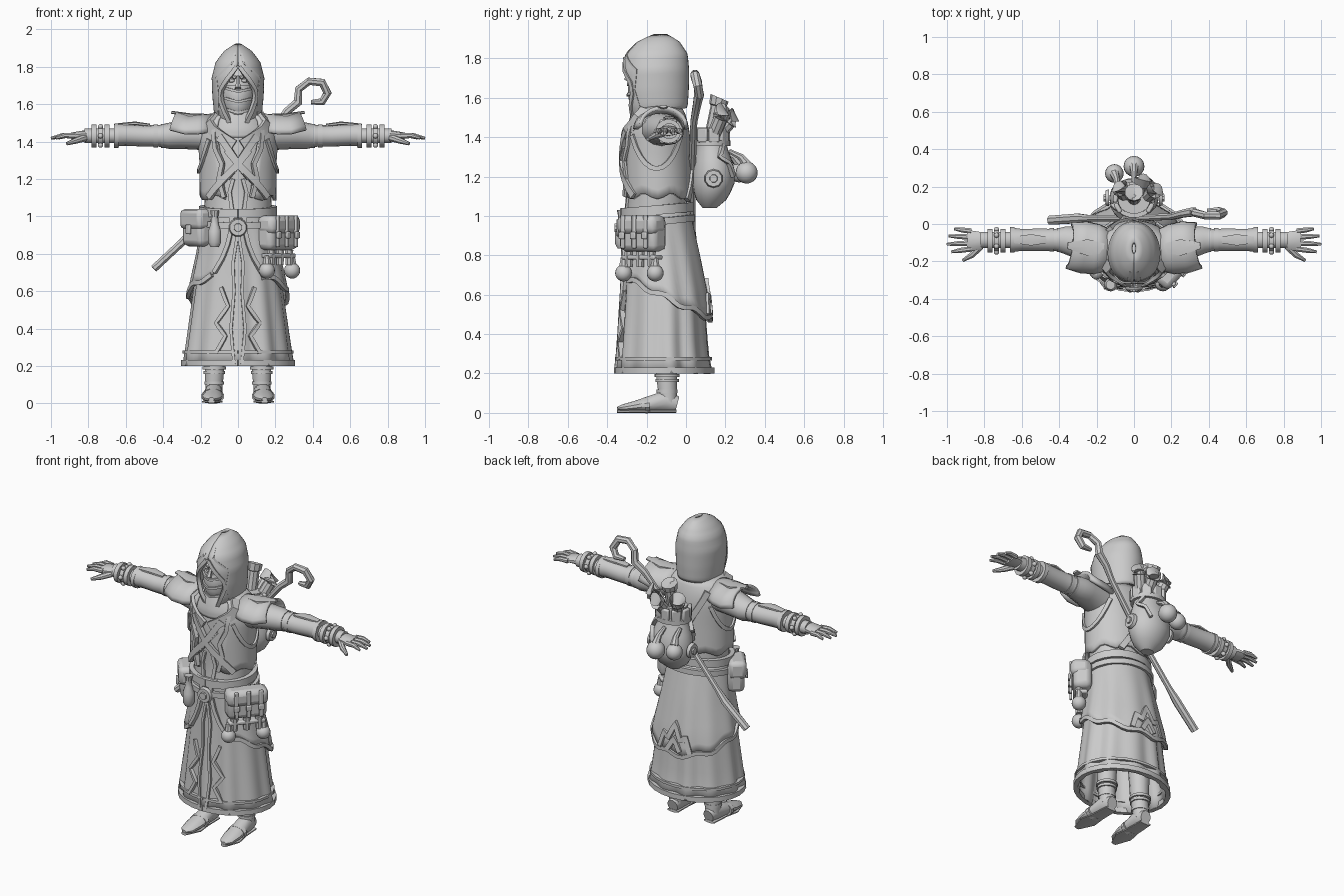
import bpy, bmesh, math
from math import sin, cos, radians, pi
from mathutils import Vector, Matrix

if "Cube" in bpy.data.objects:
    bpy.data.objects.remove(bpy.data.objects["Cube"])

grey = bpy.data.materials.new("plain_grey")
grey.use_nodes = True
GREY = (0.6, 0.6, 0.6, 1)
grey.diffuse_color = GREY
grey.node_tree.nodes["Principled BSDF"].inputs["Base Color"].default_value = GREY
parts = []


def finish(name, bm, thick=0, bevel=0):
    bmesh.ops.recalc_face_normals(bm, faces=bm.faces)
    me = bpy.data.meshes.new(name)
    bm.to_mesh(me)
    bm.free()
    me.materials.append(grey)
    ob = bpy.data.objects.new(name, me)
    bpy.context.collection.objects.link(ob)
    if thick:
        m = ob.modifiers.new("thickness", 'SOLIDIFY')
        m.thickness, m.offset = thick, 0
    if bevel:
        m = ob.modifiers.new("bevel", 'BEVEL')
        m.width, m.segments = bevel, 2
    parts.append(ob)
    return ob


def skin(bm, rings, wrap):
    for p, q in zip(rings, rings[1:]):
        n = len(p)
        for i in range(n if wrap else n - 1):
            j = (i + 1) % n
            bm.faces.new((p[i], p[j], q[j], q[i]))


def on(rows, z, a, lift=0):
    """Point on a lofted body of (z, centre y, x radius, y radius) rows; angle 0 is front."""
    rows = sorted(rows)
    z0 = min(max(z, rows[0][0]), rows[-1][0])
    for lo, hi in zip(rows, rows[1:]):
        if z0 <= hi[0]:
            break
    t = (z0 - lo[0]) / (hi[0] - lo[0])
    cy, rx, ry = [l + (h - l) * t for l, h in zip(lo[1:], hi[1:])]
    a = radians(a)
    return Vector(((rx + lift) * sin(a), cy - (ry + lift) * cos(a), z))


def body(name, rows, n=32, thick=0, gap=None, hem=None, ripple=0, steps=10):
    """Loft; gap(t) opens the front by a half angle, hem(a) shapes the lower edge."""
    bm, rings = bmesh.new(), []
    top, low = max(r[0] for r in rows), min(r[0] for r in rows)
    for k in range(steps + 1):
        t, ring = k / steps, []
        g = gap(t) if gap else 0
        for i in range(n + 1 if gap else n):
            a = g + (360 - 2 * g) * i / n
            foot = hem(a) if hem else low
            wave = ripple * t * cos(radians(a) * 11) * (1 + 0.5 * sin(radians(a) * 4))
            ring.append(bm.verts.new(on(rows, top + (foot - top) * t, a, wave)))
        rings.append(ring)
    skin(bm, rings, not gap)
    if not thick:
        bm.faces.new(rings[0])
        bm.faces.new(rings[-1])
    return finish(name, bm, thick)


def tube(name, pts, radii, n=10, ups=None, arc=None, thick=0):
    """Sweep an ellipse (side radius, up radius) along a path."""
    bm, rings = bmesh.new(), []
    pts = [Vector(p) for p in pts]
    if not isinstance(radii, list):
        radii = [radii] * len(pts)
    for k, p in enumerate(pts):
        t = (pts[min(k + 1, len(pts) - 1)] - pts[max(k - 1, 0)]).normalized()
        up = ups[k] if ups else Vector((0, 0, 1) if abs(t.z) < 0.8 else (0, 1, 0))
        side = t.cross(up).normalized()
        up = side.cross(t)
        ru, rv = radii[k] if isinstance(radii[k], tuple) else (radii[k],) * 2
        if arc:
            angs = [pi * i / n for i in range(n + 1)]
        else:
            angs = [2 * pi * (i + 0.5) / n for i in range(n)]
        rings.append([bm.verts.new(p + side * ru * cos(b) + up * rv * sin(b)) for b in angs])
    skin(bm, rings, not arc)
    if not arc:
        bm.faces.new(rings[0])
        bm.faces.new(rings[-1])
    return finish(name, bm, thick)


def ribbon(name, rows, path, w=0.015, t=0.012, lift=0.01, sub=4):
    """Flat band lying on a body, through (z, angle) points."""
    fine = [(z0 + (z1 - z0) * i / sub, a0 + (a1 - a0) * i / sub)
            for (z0, a0), (z1, a1) in zip(path, path[1:]) for i in range(sub)] + [path[-1]]
    ups = [Vector((sin(radians(a)), -cos(radians(a)), 0)) for z, a in fine]
    return tube(name, [on(rows, z, a, lift) for z, a in fine], (w * 1.4, t * 1.4), 4, ups)


def hoop(name, rows, z, w, lift=0.01, tilt=0):
    return ribbon(name, rows, [(z - tilt * cos(radians(a)), a) for a in range(0, 361, 15)],
                  w, 0.014, lift, 1)


def box(name, loc, size, yaw=0, bevel=0.015, tilt=0):
    bm = bmesh.new()
    bmesh.ops.create_cube(bm, size=1, matrix=Matrix.Translation(loc) @ Matrix.Rotation(radians(yaw), 4, 'Z')
                          @ Matrix.Rotation(radians(tilt), 4, 'X') @ Matrix.Diagonal((*size, 1)))
    return finish(name, bm, 0, bevel)


def ball(name, loc, size):
    bm = bmesh.new()
    size = size if isinstance(size, tuple) else (size,) * 3
    bmesh.ops.create_uvsphere(bm, u_segments=16, v_segments=10, radius=1,
                              matrix=Matrix.Translation(loc) @ Matrix.Diagonal((*size, 1)))
    return finish(name, bm)


# Robe: torso, vest, skirt and overskirt
torso = [(1.0, -.15, .175, .155), (1.1, -.145, .18, .15), (1.28, -.15, .18, .15),
         (1.42, -.15, .19, .145), (1.5, -.145, .18, .125), (1.56, -.14, .09, .09)]
vest = [(z, y, rx + .016, ry + .014) for z, y, rx, ry in torso]
skirt = [(.2, -.11, .285, .235), (.3, -.115, .27, .22), (.6, -.115, .23, .2),
         (.9, -.135, .185, .165), (1.04, -.15, .175, .155)]
over = [(.48, -.105, .275, .225), (.6, -.11, .258, .215), (.8, -.125, .215, .19), (1.04, -.15, .18, .16)]


def over_hem(a):
    return .59 + .11 * cos(radians(a)) + .012 * sin(radians(a) * 9)


body("torso", torso)
body("vest", [r for r in vest if r[0] > 1.05], thick=.02, gap=lambda t: 38 - 18 * t,
     hem=lambda a: 1.1 + .015 * sin(radians(a) * 7))
body("skirt", skirt, 88, .014, ripple=.01)
body("overskirt", over, 64, .016, gap=lambda t: 9 + 22 * t * t, hem=over_hem, ripple=.006)
ribbon("overskirt_trim", over, [(over_hem(a), a) for a in range(31, 330, 6)], .012, .01, .006, 1)
hoop("hem_band", skirt, .215, .016, .008)
hoop("hem_cord", skirt, .275, .008, .008)
ribbon("back_chevron_outer", over, [(.5, 158), (.6, 164), (.57, 171), (.67, 180), (.57, 189), (.6, 196), (.5, 202)])
ribbon("back_chevron_inner", over, [(.5, 171), (.58, 180), (.5, 189)])
for s in (1, -1):
    ribbon("overskirt_edge", over, [(1 - .3 * t, s * (9 + 22 * t * t)) for t in (0, .25, .5, .75, 1)], .011, .012)
    ribbon("skirt_front_trim", skirt, [(.93, 0), (.75, s * 7), (.6, s * 5), (.4, s * 8), (.21, s * 4)], .008)
    ribbon("skirt_zigzag", skirt, [(.62, s * 22), (.52, s * 12), (.43, s * 26), (.36, s * 14), (.27, s * 24)], .01)
    # Chest: lapels, cross straps, armhole sash
    ribbon("lapel", vest, [(1.54, s * 60), (1.46, s * 40), (1.38, s * 6)], .03, .01)
    ribbon("vest_edge", vest, [(1.47, s * 37), (1.36, s * 34), (1.28, s * 24), (1.2, s * 29), (1.1, s * 21)], .012)
    ribbon("cross_strap", vest, [(1.43, s * -26), (1.28, 0), (1.1, s * 48)], .018, .012, .014)
    ribbon("chest_lace", vest, [(1.35, s * -18), (1.25, s * 4), (1.2, s * 16)], .01, .01, .012)
    ribbon("tunic_fold", torso, [(1.2, s * 8), (1.13, s * 14), (1.03, s * 10)], .01, .008, .003)
    ribbon("armhole_sash", vest, [(1.24 + .17 * ((a - 90) / 45) ** 2, s * a) for a in range(45, 136, 9)], .012)
ribbon("back_strap", vest, [(1.5, 220), (1.3, 190), (1.08, 150)], .018)

# Belts and buckle
hoop("waist_belt", torso, 1.03, .024, .018, .015)
hoop("hip_belt", over, .97, .017, .014, .02)
buckle = on(over, .94, 0, .02)
tube("buckle", [buckle, buckle + Vector((0, -.02, 0))], [.05, .044], 12)
tube("buckle_boss", [buckle, buckle + Vector((0, -.03, 0))], [.028, .022], 8)

# Hood, collar and masked face
hood = [(1.5, -.15, .1, .125), (1.56, -.15, .12, .15), (1.64, -.155, .128, .16), (1.74, -.155, .132, .162),
        (1.82, -.15, .112, .15), (1.88, -.14, .066, .1), (1.915, -.13, .012, .03)]


def opening(z):
    u = min(max((z - 1.5) / .31, 0), 1)
    return .5 + 44 * min(1, 2.2 * (1 - u)) * min(1, .55 + 1.2 * u)


body("hood", hood, 36, .018, gap=lambda t: opening(1.915 - .415 * t),
     hem=lambda a: 1.525 - .025 * cos(radians(a)), steps=20)
for s in (1, -1):
    ribbon("hood_trim", hood, [(z / 100, s * opening(z / 100)) for z in range(150, 183, 3)], .011, .011, .004, 1)
    ribbon("hood_seam", hood, [(1.87, s * 12), (1.82, s * 16), (1.74, s * 55), (1.64, s * 50), (1.53, s * 58)], .006, .006, .005)
    ball("eye", (s * .036, -.262, 1.725), (.018, .012, .01))
    tube("brow", [(s * .012, -.28, 1.74), (s * .04, -.272, 1.758), (s * .07, -.245, 1.75)], (.008, .011), 6)
ball("face", (0, -.16, 1.67), (.098, .115, .15))
tube("nose", [(0, -.268, 1.75), (0, -.288, 1.71), (0, -.3, 1.685)], [.008, .013, .018], 6)
mask = [(1.52, -.16, .06, .1), (1.58, -.16, .085, .13), (1.65, -.16, .098, .135), (1.7, -.16, .098, .125)]
body("face_mask", mask, 20)
for z in (1.56, 1.62, 1.675):
    ribbon("mask_fold", mask, [(z + .012, -45), (z - .008, 0), (z + .008, 45)], .007, .007, .002)
collar = [(1.46, -.145, .17, .14), (1.5, -.145, .15, .13), (1.56, -.145, .1, .11)]
body("collar", collar, 24, .02, hem=lambda a: 1.48 - .06 * max(0, cos(radians(a))))

for s in (1, -1):
    # Sleeves, shoulder pads and wrist bands
    def arm(x, z=1.43, y=-.085):
        return (s * x, y, z)
    tube("sleeve", [arm(.1, 1.43, -.14), arm(.2, 1.44, -.125), arm(.3, 1.435, -.1), arm(.37, 1.43), arm(.42), arm(.5),
                    arm(.6, 1.435), arm(.66, 1.435)],
         [(.1, .1), (.095, .085), (.085, .075), (.075, .07), (.06, .058), (.062, .057), (.06, .058), (.068, .062)], 14)
    tube("shoulder_pad", [arm(.13, 1.45, -.14), arm(.2, 1.44, -.135), arm(.27, 1.44, -.125), arm(.35, 1.46, -.115)],
         [(.1, .09), (.125, .095), (.13, .09), (.115, .092)], 12, arc=True, thick=.02)
    tube("pad_crest", [arm(.16, 1.54, -.13), arm(.25, 1.54, -.125), arm(.355, 1.556, -.115)], [(.03, .008), (.05, .01), (.02, .008)], 6)
    for x, y, z in ((.4, .066, .064), (.44, .064, .062), (.65, .07, .064)):
        tube("sleeve_wrap", [arm(x - .012), arm(x + .012)], (y, z), 14)
    ribs = [(.7, .062), (.735, .054), (.77, .062)]
    tube("wrist", [arm(.64), arm(.82)], (.045, .04), 12)
    for x, r in ribs:
        tube("wrist_band", [arm(x - .013, 1.43, -.09), arm(x + .013, 1.43, -.09)], (r + .003, r), 14)
    for k in range(6):
        b = k * pi / 3
        ball("wrist_stud", (s * .735, -.09 + .06 * cos(b), 1.43 + .057 * sin(b)), .014)
    tube("bracer_plate", [arm(.47, 1.487), arm(.55, 1.497), arm(.64, 1.49)], [(.02, .008), (.035, .01), (.02, .008)], 6)
    # Hands
    tube("palm", [arm(.79), arm(.83, 1.432, -.09), arm(.89, 1.428, -.088)], [(.035, .026), (.052, .026), (.058, .02)], 10)
    for y, tip, dy in ((-.038, .96, .012), (-.07, .99, .006), (-.102, 1.0, -.006), (-.133, .975, -.016)):
        tube("finger", [arm(.87, 1.43, y), arm((tip + .88) / 2, 1.432, y + dy / 2), arm(tip, 1.418, y + dy)],
             [.016, .0145, .008], 8)
    tube("thumb", [arm(.82, 1.42, -.12), arm(.865, 1.405, -.165), arm(.915, 1.388, -.195)], [.02, .017, .009], 8)
    # Legs and boots
    tube("shin", [(s * .12, -.1, .5), (s * .125, -.1, .2), (s * .13, -.09, .05)], [.07, .055, .045], 12)
    tube("shoe", [(s * .128, -.045, .045), (s * .13, -.1, .06), (s * .133, -.17, .048), (s * .137, -.25, .034), (s * .14, -.32, .024),
                  (s * .142, -.348, .022)], [(.035, .04), (.048, .058), (.05, .044), (.056, .03), (.042, .02), (.015, .01)], 12)
    tube("sole", [(s * .13, -.05, .009), (s * .133, -.17, .009), (s * .137, -.26, .009), (s * .142, -.35, .009)],
         [(.04, .009), (.045, .009), (.06, .009), (.02, .009)], 8)
    for z, r in ((.19, .064), (.165, .06), (.11, .053)):
        tube("ankle_wrap", [(s * .127, -.096, z - .008), (s * .127, -.096, z + .008)], r, 14)
    tube("instep_strap", [(s * .135, -.185, .04), (s * .135, -.21, .037)], (.061, .042), 12)


def at(c, yaw, u, out, z):
    """Point beside a pouch: u along its width, out from its face."""
    a = radians(yaw)
    return (c[0] + u * cos(a) + out * sin(a), c[1] + u * sin(a) - out * cos(a), z)


# Large pouch with hanging charms
c, yaw = (.21, -.22), 50
box("large_pouch", at(c, yaw, 0, 0, .91), (.24, .11, .18), yaw, .03)
box("large_pouch_flap", at(c, yaw, 0, .012, .955), (.25, .115, .1), yaw, .03)
box("pouch_lower_band", at(c, yaw, 0, .005, .79), (.22, .07, .025), yaw, .008)
for u in (-.075, 0, .075):
    box("pouch_strap", at(c, yaw, u, .068, .92), (.025, .016, .17), yaw, .006)
    box("pouch_clasp", at(c, yaw, u, .077, .9), (.036, .014, .036), yaw, .006)
    tube("charm_vial", [at(c, yaw, u, .02, .82), at(c, yaw, u, .02, .74)], [.024, .02], 8)
for u in (-.11, .1):
    ball("charm_ball", at(c, yaw, u, .02, .71), .043)
    tube("charm_cap", [at(c, yaw, u, .02, .79), at(c, yaw, u, .02, .74)], [.015, .025], 8)

# Small pouch and flask
c, yaw = (-.215, -.2), -52
box("small_pouch", at(c, yaw, 0, 0, .93), (.17, .1, .18), yaw, .03)
box("small_pouch_flap", at(c, yaw, 0, .008, .985), (.18, .105, .11), yaw, .025)
box("small_pouch_clasp", at(c, yaw, 0, .064, .93), (.035, .018, .05), yaw, .006)
flask = [(z, -.325) for z in (.835, .86, .92, .96, 1.0, 1.03)]
tube("flask", [(-.125, y, z) for z, y in flask], [.022, .036, .036, .022, .02, .026], 10)

# Backpack, scrolls and hanging gourds
pack = [(1.04, .12, .04, .035), (1.09, .13, .105, .085), (1.17, .14, .135, .108), (1.26, .14, .125, .102),
        (1.36, .13, .09, .075), (1.45, .125, .085, .07)]
body("backpack", pack, 24)
hoop("pack_neck_cord", pack, 1.37, .014, .008)
for a in range(60, 301, 40):
    p = on(pack, 1.41, a, .012)
    box("pack_flap", p, (.055, .025, .075), a, .008)
for a in (90, 270):
    p, d = on(pack, 1.19, a), Vector((sin(radians(a)), 0, 0))
    tube("pack_medallion", [p, p + d * .02], [.048, .042], 10)
    tube("pack_medallion_boss", [p, p + d * .03], [.024, .02], 8)
    ribbon("pack_seam", pack, [(1.36, a + 40), (1.3, a + 20), (1.27, a + 45), (1.2, a + 60)], .009)
for x, y, z in ((.0, .17, 1.6), (.12, .19, 1.53), (-.08, .2, 1.52), (.05, .24, 1.5)):
    base, tip = Vector((x * .4, .12, 1.36)), Vector((x, y, z))
    tube("scroll", [base, base.lerp(tip, .82), base.lerp(tip, .84), tip, tip - Vector((0, 0, .02))], [.036, .036, .045, .05, .03], 10)
for x, y, r in ((-.105, .27, .05), (0, .308, .056)):
    ball("gourd", (x, y, 1.22), r)
    tube("gourd_neck", [(x, y, 1.26), (x * .9, y - .03, 1.3), (x * .8, y - .09, 1.33)], [.026, .018, .012], 8)

# Crooked staff slung across the back
tube("staff", [(-.45, .02, .72), (-.3, .03, .86), (-.24, .03, .93), (-.03, .03, 1.18), (.2, .04, 1.48), (.26, .055, 1.56),
               (.32, .065, 1.61), (.325, .06, 1.68), (.38, .045, 1.722), (.45, .045, 1.715), (.478, .06, 1.66), (.45, .07, 1.612), (.39, .07, 1.61)],
     [(.022, .026), (.022, .028)] + [(.017, .019)] * 3 + [.022, .026, .022, .022, .024, .024, .022, .013], 8,
     [Vector((0, 1, 0))] * 13)

# Smooth shading with sharp creases kept
bpy.ops.object.select_all(action='DESELECT')
for ob in parts:
    ob.select_set(True)
bpy.context.view_layer.objects.active = parts[0]
bpy.ops.object.shade_smooth_by_angle(angle=radians(35))
